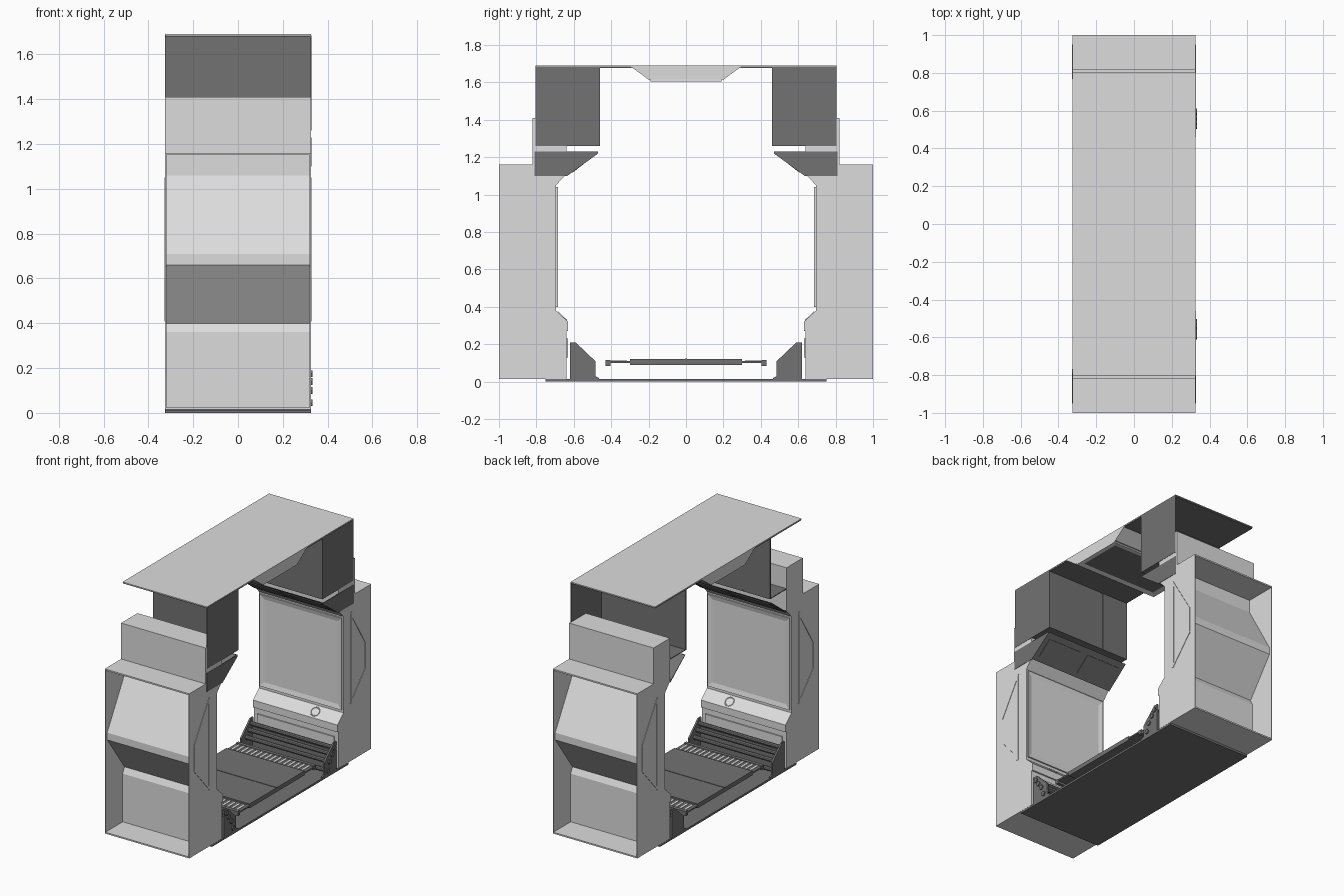
import bpy, bmesh, math
from mathutils import Vector

cube = bpy.data.objects.get("Cube")
if cube:
    bpy.data.objects.remove(cube, do_unlink=True)


def material(name, v):
    m = bpy.data.materials.new(name)
    m.use_nodes = True
    m.diffuse_color = (v, v, v, 1)
    bsdf = next(n for n in m.node_tree.nodes if n.type == 'BSDF_PRINCIPLED')
    bsdf.inputs["Base Color"].default_value = (v, v, v, 1)
    return m


LIGHT = material("light grey", 0.72)
DARK = material("dark grey", 0.17)
WHITE = material("lamp white", 0.95)


def finish(name, bm, *mats):
    bmesh.ops.recalc_face_normals(bm, faces=bm.faces)
    me = bpy.data.meshes.new(name)
    bm.to_mesh(me)
    bm.free()
    for m in mats:
        me.materials.append(m)
    ob = bpy.data.objects.new(name, me)
    bpy.context.collection.objects.link(ob)
    return ob


def prism_mesh(pts, x0, x1, s=1):
    """Extrude a (distance, height) profile along x; s picks the end."""
    bm = bmesh.new()
    face = bm.faces.new([bm.verts.new((x0, s * d, z)) for d, z in pts])
    new = bmesh.ops.extrude_face_region(bm, geom=[face])["geom"]
    bmesh.ops.translate(bm, vec=(x1 - x0, 0, 0),
                        verts=[v for v in new if isinstance(v, bmesh.types.BMVert)])
    bmesh.ops.recalc_face_normals(bm, faces=bm.faces)
    return bm


def prism(name, pts, x0, x1, s, mat):
    return finish(name, prism_mesh(pts, x0, x1, s), mat)


def rect(d0, d1, z0, z1):
    return [(d0, z0), (d1, z0), (d1, z1), (d0, z1)]


def box(name, x, d, z, s, mat):
    return prism(name, rect(*d, *z), x[0], x[1], s, mat)


def inset_box(name, x, d, z, s, normal, width, depth, *mats):
    """Box with a framed recess in the face that looks along normal."""
    bm = prism_mesh(rect(*d, *z), x[0], x[1], s)
    face = max(bm.faces, key=lambda f: f.normal.dot(Vector(normal)))
    bmesh.ops.inset_region(bm, faces=[face], thickness=width, depth=0)
    bmesh.ops.translate(bm, vec=Vector(normal) * -depth, verts=face.verts)
    face.material_index = len(mats) - 1
    return finish(name, bm, *mats)


def rod(name, x0, x1, y, z, r, sides, mat):
    bm = bmesh.new()
    bmesh.ops.create_cone(bm, cap_ends=True, segments=sides, radius1=r, radius2=r, depth=x1 - x0)
    ob = finish(name, bm, mat)
    ob.rotation_euler = (0, math.pi / 2, 0)
    ob.location = ((x0 + x1) / 2, y, z)
    return ob


def strip(name, a, b, w, x0, x1, s, mat):
    a, b = Vector(a), Vector(b)
    t = (b - a).normalized() * w / 2
    n = Vector((-t.y, t.x))
    prism(name, [a - t + n, b + t + n, b + t - n, a - t - n], x0, x1, s, mat)


def ring(name, loc, tilt, mat):
    bpy.ops.mesh.primitive_torus_add(major_radius=0.03, minor_radius=0.004, major_segments=20,
                                     minor_segments=6, location=loc, rotation=(tilt, 0, 0))
    ob = bpy.context.object
    ob.name = name
    ob.data.materials.append(mat)


W = 0.325
INNER = [(.64, .015), (.64, .27), (.63, .27), (.63, .32), (.695, .38), (.695, 1.05),
         (.64, 1.11), (.64, 1.41), (.82, 1.41), (.82, 1.16), (1, 1.16)]
RECESS = [(1, 1.15), (.78, 1.15), (.78, 1.06), (.98, .71), (.98, .66), (.79, .40),
          (.81, .36), (.81, .025), (1, .025)]
EMBLEM = [(.78, 1.04), (.94, .78), (.94, .60), (.78, .42)]
BRACKET = [(.62, .005), (.62, .21), (.59, .21), (.485, .11), (.485, .03), (.465, .02), (.465, .005)]
BOLTS = [(.595, .175), (.57, .14), (.54, .10), (.52, .045)]

for s, end in ((-1, "front"), (1, "back")):
    # Cabinet: recessed core between two side panels
    prism(end + "_cabinet_core", INNER + RECESS + [(1, .015)], -W + .005, W - .005, s, LIGHT)
    for side, x0 in (("right", -W), ("left", W - .005)):
        prism(f"{end}_{side}_side_panel", INNER + [(1, .015)], x0, x0 + .005, s, LIGHT)
        # Raised emblem outline on the side
        xo = x0 - .003 if x0 < 0 else x0 + .003
        for a, b in zip(EMBLEM, EMBLEM[1:] + EMBLEM[:1]):
            strip(f"{end}_{side}_emblem_strip", a, b, .016, xo, xo + .005, s, LIGHT)

    # Screen, console details
    inset_box(end + "_screen", (-W + .01, W - .01), (.685, .72), (.40, 1.04), s,
              (0, -s, 0), .045, .008, LIGHT)
    ring(end + "_console_ring", (.13, s * .6625, .35), s * math.radians(43), LIGHT)
    ring(end + "_lower_ring", (-.12, s * .64, .19), math.pi / 2, LIGHT)
    box(end + "_console_lip", (-W + .03, W - .03), (.632, .645), (.13, .23), s, LIGHT)

    # Upper dark housing: grooved inner wall, left wall and base
    for side, x in (("right", (-W, -.125)), ("left", (-.107, W))):
        box(f"{end}_housing_{side}_wall", x, (.46, .47), (1.26, 1.685), s, DARK)
    box(end + "_housing_groove", (-.125, -.107), (.465, .47), (1.26, 1.685), s, DARK)
    box(end + "_housing_end_wall", (W - .003, W + .002), (.46, .805), (1.26, 1.685), s, DARK)
    box(end + "_housing_base", (-W, W), (.46, .64), (1.26, 1.265), s, DARK)

    # Canopy under the housing
    prism(end + "_canopy_slope", [(.47, 1.23), (.475, 1.23), (.64, 1.105), (.635, 1.10)],
          -W, W, s, DARK)
    prism(end + "_canopy_end", [(.81, 1.10), (.81, 1.23), (.47, 1.23), (.47, 1.22), (.635, 1.10)],
          W - .003, W + .002, s, DARK)
    for x in (-.16, .16):
        prism(end + "_canopy_panel", [(.50, 1.20), (.505, 1.206), (.61, 1.126), (.606, 1.118)],
              x - .13, x + .13, s, DARK)

    # Roller brackets with bolts and rollers
    for x0 in (-W, W - .012):
        prism(end + "_roller_bracket", BRACKET, x0, x0 + .012, s, DARK)
    for d, z in BOLTS:
        rod(end + "_bolt", W - .005, W + .008, s * d, z, .017, 6, DARK)
        rod(end + "_roller", -W + .01, W - .01, s * d, z, .015, 10, DARK)
    box(end + "_roller_backing", (-W + .01, W - .01), (.605, .62), (.005, .15), s, DARK)

    # Grating between platform and rollers
    box(end + "_grate", (-.30, .30), (.29, .43), (.100, .110), s, DARK)
    box(end + "_grate_clip", (-.30, .30), (.405, .43), (.085, .115), s, DARK)
    for i in range(16):
        x = -.27 + i * .036
        box(end + "_grate_slot", (x - .009, x + .009), (.315, .40), (.108, .114), s, WHITE)

# Walkway
box("floor_plate", (-W, W), (-.75, .75), (0, .014), 1, DARK)
box("platform", (-.30, .30), (-.30, .30), (.09, .12), 1, DARK)
box("platform_seam", (-.30, .30), (-.006, .006), (.119, .123), 1, DARK)

# Roof and ceiling lamp
box("roof", (-W, W), (-.805, .805), (1.685, 1.69), 1, LIGHT)
box("roof_lining", (-W + .001, W - .001), (-.80, .80), (1.678, 1.685), 1, DARK)
prism("ceiling_lamp_body", [(-.30, 1.688), (.30, 1.688), (.20, 1.615), (-.20, 1.615)],
      -W, W, 1, LIGHT)
inset_box("ceiling_lamp_frame", (-W, W), (-.19, .19), (1.606, 1.616), 1,
          (0, 0, -1), .05, .005, WHITE, DARK)
